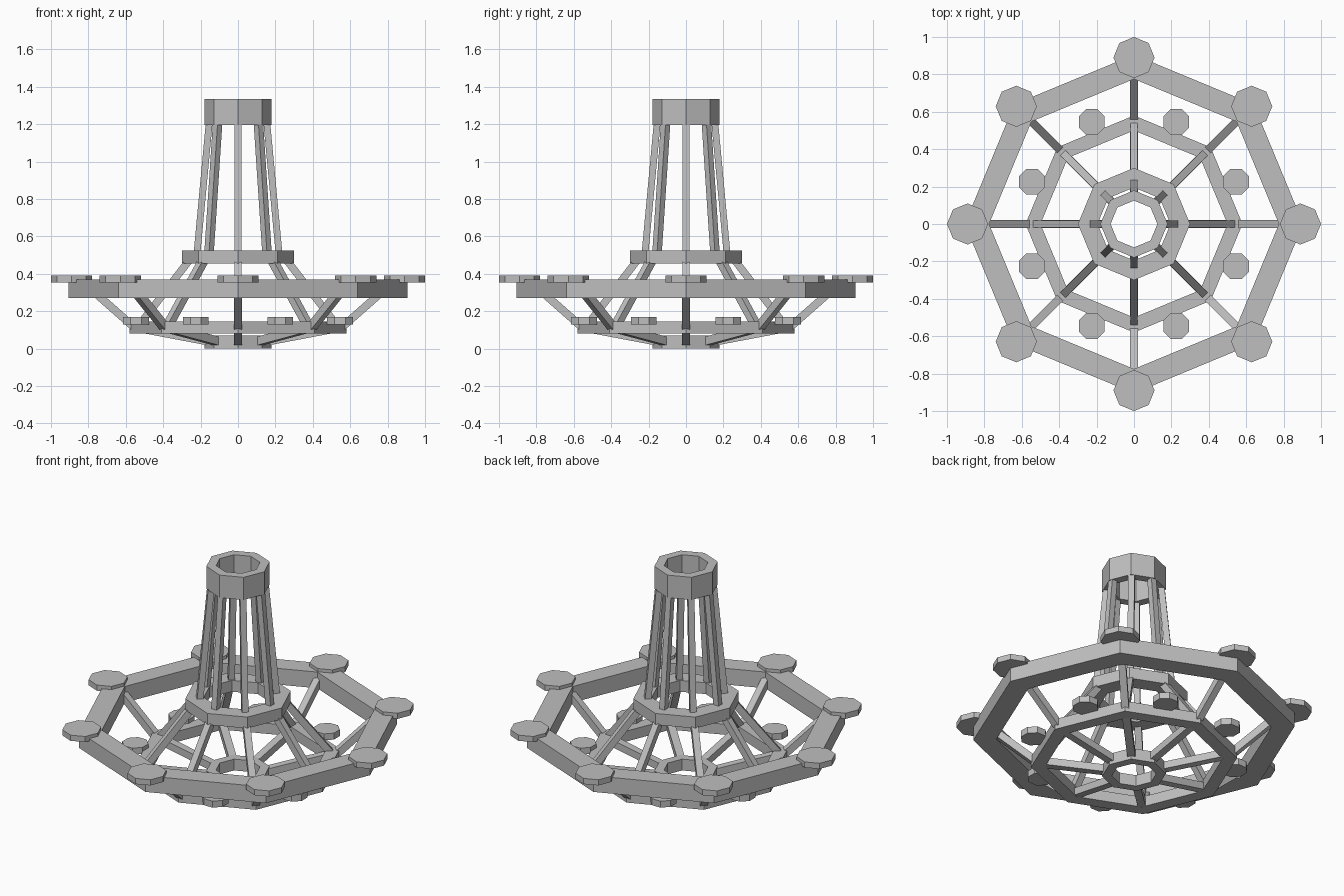
import bpy
import bmesh
from math import sin, cos, pi
from mathutils import Vector, Matrix

SIDES = 8
STEP = 2 * pi / SIDES

cube = bpy.data.objects.get("Cube")
if cube:
    bpy.data.objects.remove(cube, do_unlink=True)

metal = bpy.data.materials.new("grey_metal")
metal.use_nodes = True
GREY = (0.52, 0.52, 0.52, 1)
metal.diffuse_color = GREY
metal.node_tree.nodes["Principled BSDF"].inputs["Base Color"].default_value = GREY


def finish(name, bm):
    bmesh.ops.recalc_face_normals(bm, faces=bm.faces)
    mesh = bpy.data.meshes.new(name)
    bm.to_mesh(mesh)
    bm.free()
    mesh.materials.append(metal)
    obj = bpy.data.objects.new(name, mesh)
    bpy.context.collection.objects.link(obj)
    return obj


def ring(name, outer, inner, low, high):
    """Octagonal ring with a rectangular section."""
    bm = bmesh.new()
    section = [(outer, low), (outer, high), (inner, high), (inner, low)]
    loops = [[bm.verts.new((r * cos(i * STEP), r * sin(i * STEP), z))
              for r, z in section] for i in range(SIDES)]
    for i in range(SIDES):
        a, b = loops[i], loops[(i + 1) % SIDES]
        for k in range(4):
            n = (k + 1) % 4
            bm.faces.new((a[k], b[k], b[n], a[n]))
    return finish(name, bm)


def spokes(name, start, end, width):
    """Square bars between two (radius, height) points, one per corner."""
    for i in range(SIDES):
        a, b = (Vector((r, 0, z)) for r, z in (start, end))
        axis = (b - a).normalized()
        side = Vector((0, 1, 0))
        frame = Matrix((axis.cross(side), side, axis)).transposed().to_4x4()
        scale = Matrix.Diagonal((width, width, (b - a).length, 1))
        bm = bmesh.new()
        bmesh.ops.create_cube(bm, size=1, matrix=Matrix.Rotation(i * STEP, 4, 'Z')
                              @ Matrix.Translation((a + b) / 2) @ frame @ scale)
        finish(f"{name}_{i + 1}", bm)


def discs(name, distance, radius, low, high, turn):
    """Octagonal candle plates spread around the ring."""
    for i in range(SIDES):
        bm = bmesh.new()
        place = (Matrix.Rotation(i * STEP + turn, 4, 'Z')
                 @ Matrix.Translation((distance, 0, (low + high) / 2)))
        rim = [[bm.verts.new(place @ Vector((radius * cos(k * STEP),
                                             radius * sin(k * STEP), z)))
                for k in range(SIDES)]
               for z in ((low - high) / 2, (high - low) / 2)]
        bm.faces.new(rim[0])
        bm.faces.new(rim[1])
        for k in range(SIDES):
            n = (k + 1) % SIDES
            bm.faces.new((rim[0][k], rim[0][n], rim[1][n], rim[1][k]))
        finish(f"{name}_{i + 1}", bm)


# Rings from the ceiling cap down to the bottom hub
ring("ceiling_cap", 0.18, 0.125, 1.195, 1.335)
ring("upper_ring", 0.30, 0.195, 0.455, 0.525)
ring("outer_ring", 0.905, 0.775, 0.27, 0.37)
ring("middle_ring", 0.58, 0.50, 0.08, 0.145)
ring("bottom_hub", 0.18, 0.125, 0.0, 0.07)

# Bars joining the rings
spokes("hanging_bar", (0.222, 0.48), (0.152, 1.23), 0.036)
spokes("slanted_bar", (0.255, 0.48), (0.525, 0.13), 0.04)
spokes("outer_spoke", (0.55, 0.11), (0.80, 0.33), 0.042)
spokes("bottom_spoke", (0.16, 0.04), (0.53, 0.11), 0.045)

# Candle plates
discs("large_plate", 0.89, 0.11, 0.355, 0.39, 0)
discs("small_plate", 0.59, 0.075, 0.13, 0.17, STEP / 2)
